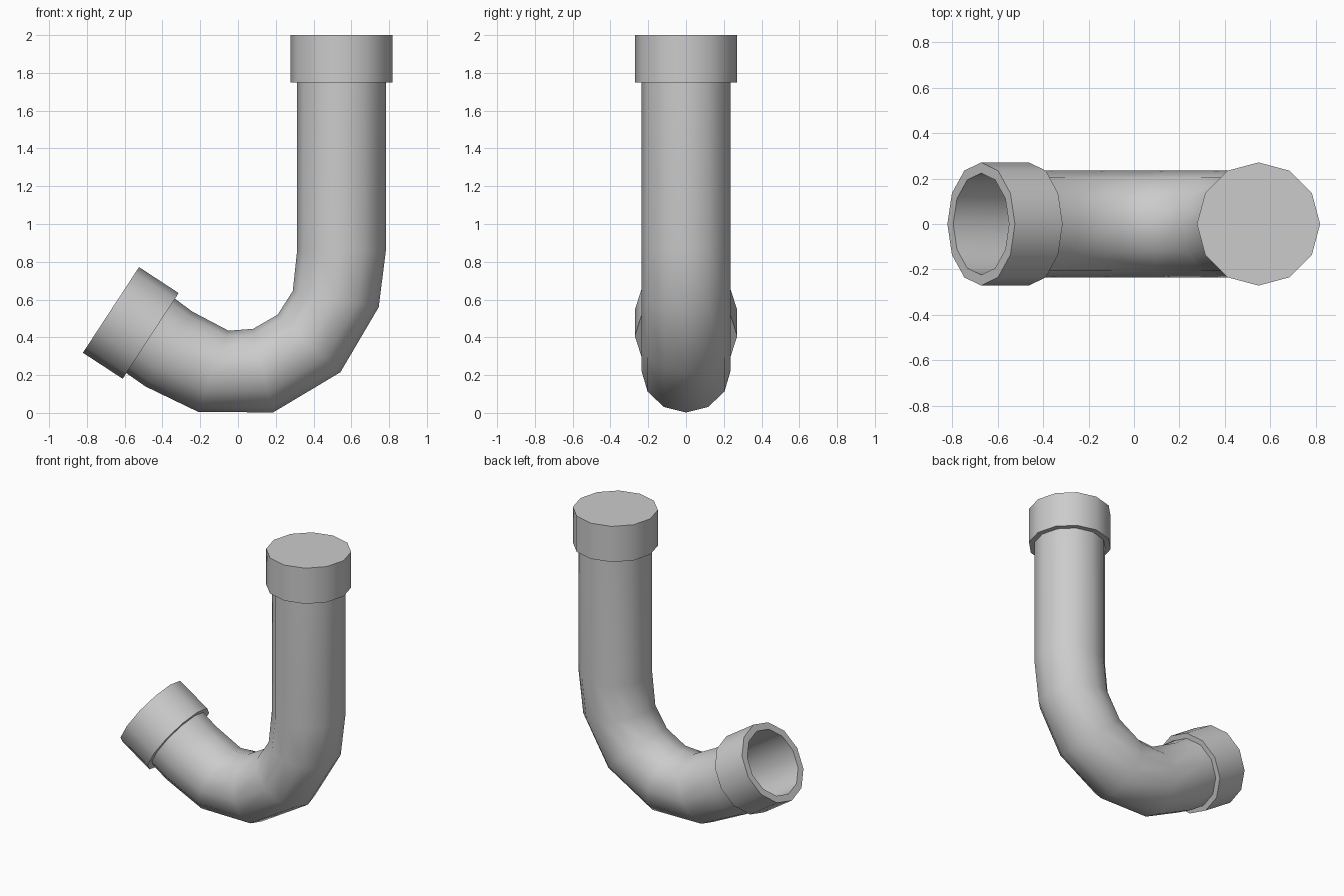
import bpy, bmesh, math
from mathutils import Vector

if "Cube" in bpy.data.objects:
    bpy.data.objects.remove(bpy.data.objects["Cube"])

SIDES = 12
PIPE_R, COLLAR_R, BORE_R = 0.235, 0.271, 0.224


def ring(outer, inner, half_width):
    """Cross-section spanning outer to inner bend points in the xz plane."""
    o, i = Vector((outer[0], 0, outer[1])), Vector((inner[0], 0, inner[1]))
    centre, half = (o + i) / 2, (o - i) / 2
    return [centre + half * math.cos(a) + Vector((0, half_width * math.sin(a), 0))
            for a in (2 * math.pi * k / SIDES for k in range(SIDES))]


def scaled(pair, radius):
    """Resize a pair of opposite points about its middle."""
    o, i = Vector(pair[0]), Vector(pair[1])
    c, d = (o + i) / 2, (o - i).normalized() * radius
    return ring(c + d, c - d, radius)


# Outer and inner side of the bend, from the upright leg to the open end
top = ((0.783, 2.0), (0.313, 2.0))
ledge = ((0.783, 1.75), (0.313, 1.75))
bend = [((0.783, 0.86), (0.313, 0.86)), ((0.745, 0.56), (0.29, 0.645)),
        ((0.542, 0.215), (0.21, 0.52)), ((0.185, 0.002), (0.08, 0.445)),
        ((-0.212, 0.006), (-0.05, 0.435)), ((-0.49, 0.14), (-0.24, 0.535))]
collar = ((-0.61, 0.182), (-0.315, 0.633))
mouth = ((-0.82, 0.32), (-0.525, 0.77))

# Closed top collar, then outer pipe skin
rings = [scaled(top, COLLAR_R), scaled(ledge, COLLAR_R), scaled(ledge, PIPE_R)]
rings += [ring(o, i, PIPE_R) for o, i in bend]
# Open collar and its rim
rings += [scaled(collar, PIPE_R), scaled(collar, COLLAR_R),
          scaled(mouth, COLLAR_R), scaled(mouth, BORE_R)]
# Bore running back up inside the pipe
rings += [scaled(collar, BORE_R)]
for o, i in reversed(bend):
    half = (Vector(o) - Vector(i)).length / 2
    rings.append(scaled((o, i), half * BORE_R / PIPE_R))
rings.append(scaled(ledge, BORE_R))

bm = bmesh.new()
loops = [[bm.verts.new(p) for p in r] for r in rings]
for a, b in zip(loops, loops[1:]):
    for k in range(SIDES):
        n = (k + 1) % SIDES
        bm.faces.new((a[k], a[n], b[n], b[k]))
bm.faces.new(loops[0])
bm.faces.new(loops[-1])
bmesh.ops.recalc_face_normals(bm, faces=bm.faces)

mesh = bpy.data.meshes.new("bent_pipe")
bm.to_mesh(mesh)
bm.free()
pipe = bpy.data.objects.new("bent_pipe", mesh)
bpy.context.collection.objects.link(pipe)
bpy.context.view_layer.objects.active = pipe
pipe.select_set(True)
bpy.ops.object.shade_smooth_by_angle(angle=math.radians(50))
